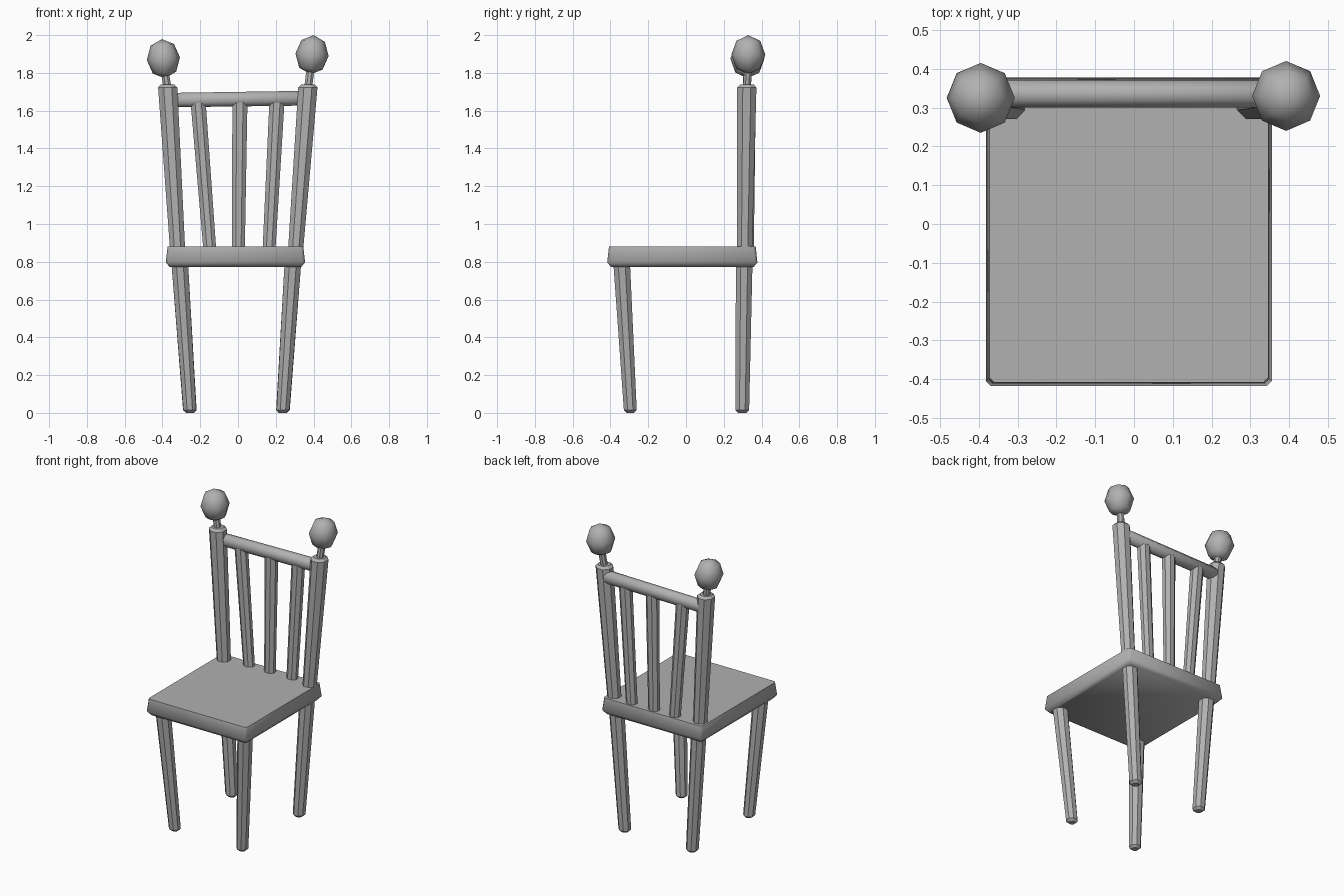
import bpy, bmesh, math
from mathutils import Vector, Matrix

if "Cube" in bpy.data.objects:
    bpy.data.objects.remove(bpy.data.objects["Cube"])

X, Y, Z = Vector((1, 0, 0)), Vector((0, 1, 0)), Vector((0, 0, 1))
grey = bpy.data.materials.new("dark_grey")
grey.diffuse_color = (0.44, 0.44, 0.44, 1)
grey.use_nodes = True
grey.node_tree.nodes["Principled BSDF"].inputs["Base Color"].default_value = grey.diffuse_color


def finish(name, bm, angle):
    bmesh.ops.recalc_face_normals(bm, faces=bm.faces)
    me = bpy.data.meshes.new(name)
    bm.to_mesh(me)
    bm.free()
    me.materials.append(grey)
    ob = bpy.data.objects.new(name, me)
    bpy.context.collection.objects.link(ob)
    bpy.ops.object.select_all(action='DESELECT')
    ob.select_set(True)
    bpy.context.view_layer.objects.active = ob
    bpy.ops.object.shade_smooth_by_angle(angle=math.radians(angle))
    return ob


def bridge(bm, loops):
    """Skin eight-point rings and cap both ends."""
    for lo, hi in zip(loops, loops[1:]):
        for i in range(8):
            j = (i + 1) % 8
            bm.faces.new((lo[i], lo[j], hi[j], hi[i]))
    bm.faces.new(loops[0])
    bm.faces.new(loops[-1])


def stick(name, a, b, ra, rb, u=X, v=Y, chamfer=0.015, angle=30):
    """Tapered eight-sided bar from a to b with chamfered ends."""
    a, b = Vector(a), Vector(b)
    t = chamfer / (b - a).length
    rings = [(0, ra - chamfer), (t, ra), (1 - t, rb), (1, rb - chamfer)]
    bm = bmesh.new()
    loops = []
    for f, r in rings:
        c, k = a.lerp(b, f), r / math.cos(math.pi / 8)
        loops.append([bm.verts.new(c + k * (u * math.cos(w) + v * math.sin(w)))
                      for w in [(i + 0.5) * math.pi / 4 for i in range(8)]])
    bridge(bm, loops)
    return finish(name, bm, angle)


# Seat: slab with clipped corners, undercut bottom and slightly tapered top
bm = bmesh.new()
loops = []
for z, d in [(0.772, 0.02), (0.797, 0.0), (0.88, 0.009)]:
    x0, x1, y0, y1, c = -0.382 + d, 0.355 - d, -0.417 + d, 0.378 - d, 0.012
    pts = [(x0 + c, y0), (x1 - c, y0), (x1, y0 + c), (x1, y1 - c),
           (x1 - c, y1), (x0 + c, y1), (x0, y1 - c), (x0, y0 + c)]
    loops.append([bm.verts.new((x, y, z)) for x, y in pts])
bridge(bm, loops)
finish("seat", bm, 60)

# Legs, back posts and finials for each side
for side, top_x, foot_x, post_lo, post_hi, ball in [
        ("left", -0.309, -0.254, -0.319, -0.373, (-0.395, 0.325, 1.875)),
        ("right", 0.291, 0.237, 0.304, 0.371, (0.392, 0.33, 1.896))]:
    stick("front_leg_" + side, (foot_x, -0.294, 0), (top_x, -0.341, 0.80), 0.034, 0.044)
    stick("back_leg_" + side, (foot_x, 0.298, 0), (top_x, 0.308, 0.80), 0.036, 0.044)
    stick("back_post_" + side, (post_lo, 0.31, 0.85), (post_hi, 0.322, 1.738), 0.04, 0.051)
    ball = Vector(ball)
    stick("finial_neck_" + side, (post_hi, 0.322, 1.72),
          (ball.x * 0.98, ball.y, ball.z - 0.07), 0.021, 0.021, chamfer=0.002)
    # Finial: low-poly ball leaning along the post
    bm = bmesh.new()
    lean = Matrix.Rotation(0.08 if ball.x > 0 else -0.08, 4, 'Y')
    bmesh.ops.create_uvsphere(
        bm, u_segments=8, v_segments=4, radius=1,
        matrix=Matrix.Translation(ball) @ lean @ Matrix.Diagonal((0.088, 0.09, 0.104, 1)))
    finish("finial_" + side, bm, 80)

# Top rail between the posts
stick("top_rail", (-0.36, 0.335, 1.656), (0.36, 0.335, 1.666), 0.038, 0.039,
      u=Y * 0.9, v=Z, angle=60)

# Fanned spindles under the rail
for i, (lo, hi) in enumerate([(-0.149, -0.211), (0.002, 0.010), (0.164, 0.206)]):
    stick(f"spindle_{i + 1}", (lo, 0.33, 0.86), (hi, 0.335, 1.645), 0.034, 0.04,
          v=Y * 0.85, chamfer=0.003)
